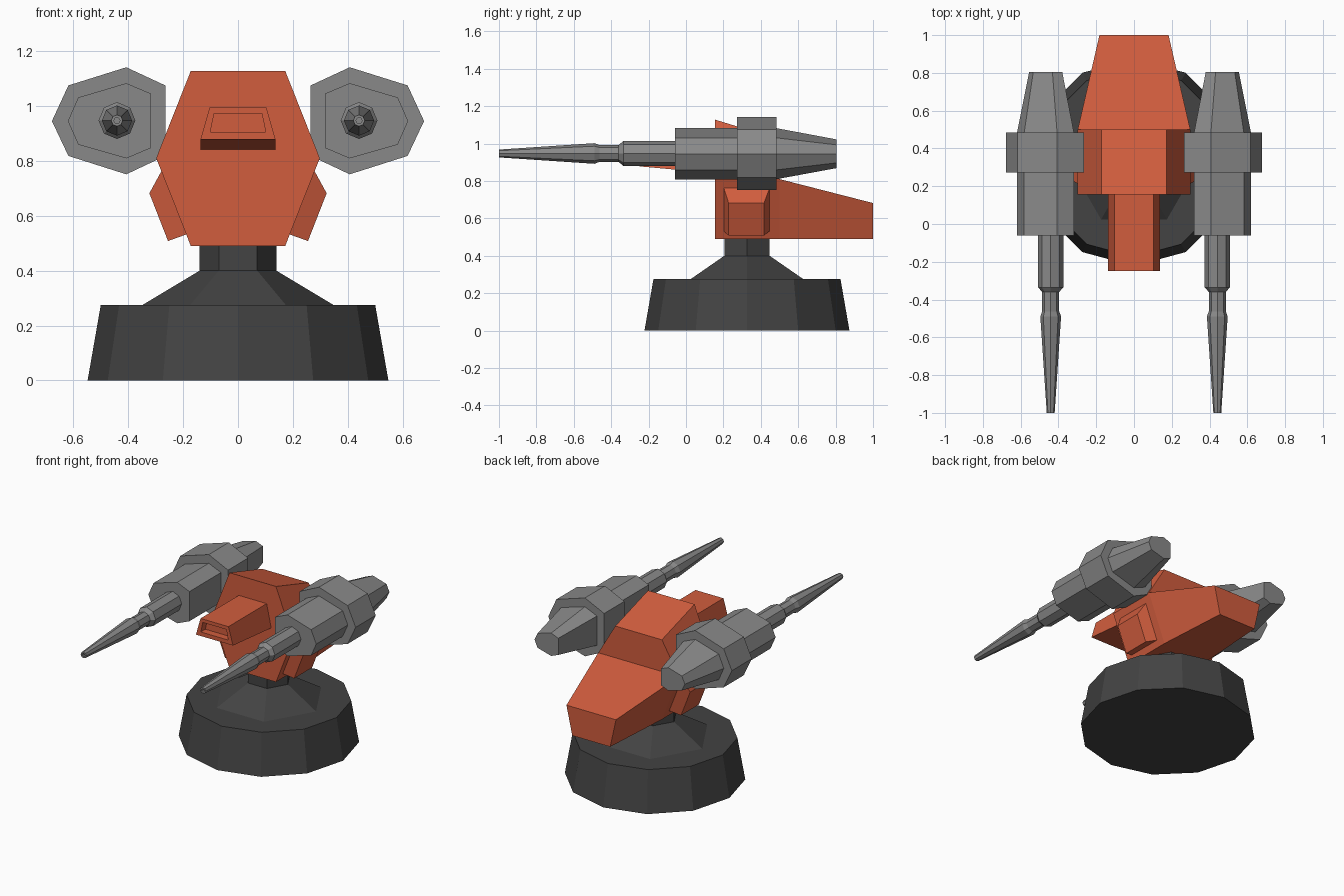
import bpy, bmesh, math

if "Cube" in bpy.data.objects:
    bpy.data.objects.remove(bpy.data.objects["Cube"])


def material(name, colour):
    m = bpy.data.materials.new(name)
    m.diffuse_color = (*colour, 1)
    m.use_nodes = True
    m.node_tree.nodes["Principled BSDF"].inputs["Base Color"].default_value = m.diffuse_color
    return m


RED = material("orange red paint", (0.64, 0.11, 0.048))
GREY = material("mid grey metal", (0.25, 0.25, 0.25))
DARK = material("charcoal metal", (0.056, 0.056, 0.056))


def loft(name, rings, mat):
    """Skin a list of equal-length point rings and cap both ends."""
    bm = bmesh.new()
    loops = [[bm.verts.new(p) for p in ring] for ring in rings]
    n = len(loops[0])
    for a, b in zip(loops, loops[1:]):
        for i in range(n):
            j = (i + 1) % n
            bm.faces.new((a[i], a[j], b[j], b[i]))
    bm.faces.new(loops[0][::-1])
    bm.faces.new(loops[-1])
    bmesh.ops.recalc_face_normals(bm, faces=bm.faces)
    mesh = bpy.data.meshes.new(name)
    bm.to_mesh(mesh)
    bm.free()
    mesh.materials.append(mat)
    ob = bpy.data.objects.new(name, mesh)
    bpy.context.collection.objects.link(ob)
    return ob


def circle(n, r):
    return [(r * math.cos(2 * math.pi * i / n), r * math.sin(2 * math.pi * i / n)) for i in range(n)]


def flat_ring(n, r, z, cy=0.326):
    return [(x, y + cy, z) for x, y in circle(n, r)]


def section(points, y):
    """Place an (x, z) outline at depth y."""
    return [(x, y, z) for x, z in points]


def trapezoid(top_w, top_z, low_w, low_z):
    return [(-low_w, low_z), (low_w, low_z), (top_w, top_z), (-top_w, top_z)]


# Base drum, sloped collar and neck
loft("base_drum", [flat_ring(12, 0.548, 0), flat_ring(12, 0.5, 0.275)], DARK)
loft("neck", [flat_ring(6, 0.35, 0.274), flat_ring(6, 0.14, 0.4), flat_ring(6, 0.14, 0.51)], DARK)

# Hexagonal turret head and tapered tail
upper = [trapezoid(0.172, t, 0.298, 0.81) for t in (1.128, 1.022)]
loft("turret_head", [section(upper[0], 0.155), section(upper[1], 0.5)], RED)
loft("turret_lower_body", [section(trapezoid(0.298, 0.81, 0.172, 0.49), 0.155),
                           section(trapezoid(0.298, 0.81, 0.172, 0.49), 0.5),
                           section(trapezoid(0.183, 0.682, 0.14, 0.49), 1.0)], RED)

# Sensor snout with recessed window
slot = trapezoid(0.087, 0.972, 0.101, 0.905)
loft("sensor_snout", [section(trapezoid(0.103, 0.995, 0.137, 0.84), 0.17),
                      section(trapezoid(0.103, 0.995, 0.137, 0.878), -0.248),
                      section(slot, -0.248), section(slot, -0.2)], RED)

# Seven-sided gun outlines, widest at the outer side
flange = [(0.265, 1.075), (0.407, 1.141), (0.618, 1.075), (0.678, 0.945),
          (0.618, 0.818), (0.407, 0.751), (0.265, 0.818)]
housing = [(0.317, 1.045), (0.407, 1.083), (0.582, 1.031), (0.62, 0.945),
           (0.582, 0.859), (0.407, 0.809), (0.317, 0.847)]
rear = [(0.38 + (x - 0.317) * 0.578, 0.945 + (z - 0.945) * 0.56) for x, z in housing]

# Barrel profile: depth y, radius, ending in a small bore
barrel = [(-0.04, 0.067), (-0.335, 0.067), (-0.36, 0.045), (-0.462, 0.045), (-0.49, 0.055),
          (-0.505, 0.054), (-1.0, 0.021), (-1.0, 0.011), (-0.98, 0.011)]

for side, s in (("left", -1), ("right", 1)):
    def mirrored(points, y):
        return section([(s * x, z) for x, z in points], y)

    # Gun housing with flange and barrel
    loft(side + "_gun_housing", [mirrored(housing, -0.06), mirrored(housing, 0.48), mirrored(rear, 0.805)], GREY)
    loft(side + "_gun_flange", [mirrored(flange, 0.273), mirrored(flange, 0.485)], GREY)
    loft(side + "_gun_barrel", [mirrored([(0.441 + a, 0.947 + b) for a, b in circle(8, r)], y)
                                for y, r in barrel], GREY)

    # Bevelled side block on the lower slanted wall
    def block(top, low, y0, y1):
        return [(s * x, y, z) for (x, z), y in ((top, y0), (top, y1), (low, y1), (low, y0))]
    loft(side + "_side_block", [block((0.275, 0.77), (0.18, 0.535), 0.2, 0.45),
                                block((0.323, 0.682), (0.255, 0.508), 0.228, 0.417)], RED)
